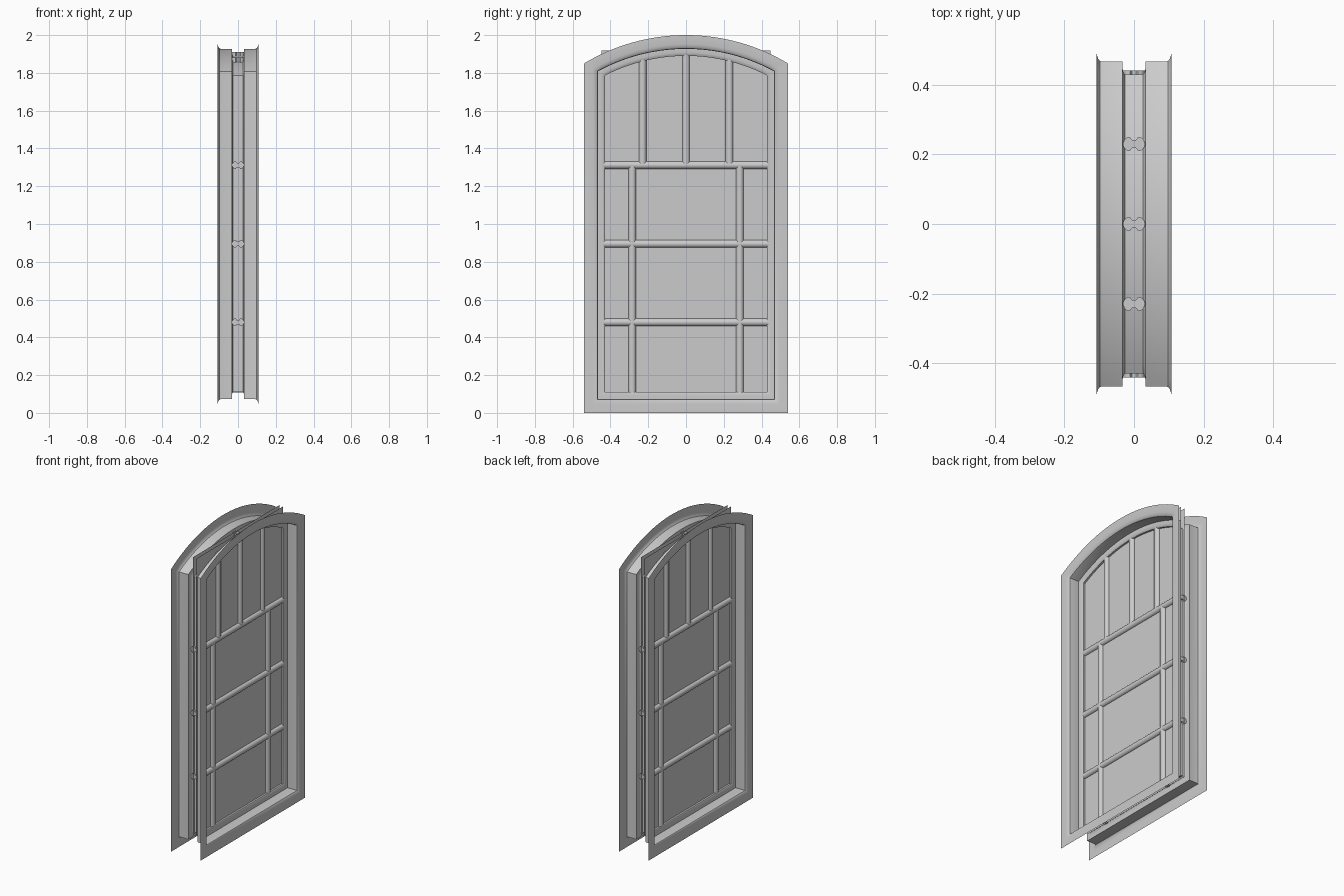
import bpy, bmesh, math

if "Cube" in bpy.data.objects:
    bpy.data.objects.remove(bpy.data.objects["Cube"])

W, R, CZ, SEG = 0.54, 1.047, 0.953, 28   # outer half width, arch radius, arch centre


def finish(name, bm):
    bmesh.ops.recalc_face_normals(bm, faces=bm.faces)
    me = bpy.data.meshes.new(name)
    bm.to_mesh(me)
    bm.free()
    ob = bpy.data.objects.new(name, me)
    bpy.context.collection.objects.link(ob)
    bpy.ops.object.select_all(action='DESELECT')
    ob.select_set(True)
    bpy.context.view_layer.objects.active = ob
    bpy.ops.object.shade_smooth_by_angle(angle=math.radians(35))
    return ob


def outline(d):
    """Arched outline inset by d, as (y, z) points."""
    w, r = W - d, R - d
    a = math.asin(w / r)
    arch = [(r * math.sin(a - 2 * a * i / SEG), CZ + r * math.cos(a - 2 * a * i / SEG))
            for i in range(SEG + 1)]
    return [(-w, d), (w, d)] + arch


def sweep(name, profile):
    """Sweep an open (x, inset) profile around the arched outline."""
    bm = bmesh.new()
    rings = [[bm.verts.new((x, y, z)) for y, z in outline(d)] for x, d in profile]
    n = len(rings[0])
    for a, b in zip(rings, rings[1:]):
        for i in range(n):
            j = (i + 1) % n
            bm.faces.new((a[i], a[j], b[j], b[i]))
    return finish(name, bm)


def bar(name, a, b):
    """Glazing bar from a to b in (y, z): a rounded moulding on each side of the glass."""
    bm = bmesh.new()
    dy, dz = b[0] - a[0], b[1] - a[1]
    length = math.hypot(dy, dz)
    ny, nz = -dz / length, dy / length
    half = [(0.006, 0.012), (0.012, 0.020), (0.020, 0.019), (0.027, 0.013), (0.031, 0.005)]
    loop = half + [(x, -s) for x, s in reversed(half)]
    loop += [(-x, s) for x, s in [(x, -s) for x, s in half]]
    loop += [(-x, s) for x, s in reversed(half)]
    rings = [[bm.verts.new((x, p[0] + ny * s, p[1] + nz * s)) for x, s in loop]
             for p in (a, b)]
    n = len(loop)
    for i in range(n):
        j = (i + 1) % n
        bm.faces.new((rings[0][i], rings[0][j], rings[1][j], rings[1][i]))
    for r in rings:
        bm.faces.new(r)
    return finish(name, bm)


# Casing on each face (flange, cove, reveal) and the sash lining between them
casing = [(0.108, 0.0), (0.108, 0.047), (0.106, 0.056), (0.103, 0.065),
          (0.098, 0.071), (0.09, 0.073), (0.033, 0.073)]
sash = [(0.033, 0.073), (0.033, 0.092), (0.031, 0.102), (0.026, 0.110)]
for side, s in (("right", 1), ("left", -1)):
    sweep("casing_" + side, [(s * x, d) for x, d in casing])
sweep("sash", sash + [(-x, d) for x, d in reversed(sash)])

# Two rectangular glass sheets whose corners stick out past the arch
for side, x in (("right", 0.014), ("left", -0.014)):
    bm = bmesh.new()
    bm.faces.new([bm.verts.new((x, y, z)) for y, z in
                  ((-0.447, 0.1), (0.447, 0.1), (0.447, 1.918), (-0.447, 1.918))])
    finish("glass_" + side, bm)

# Horizontal bars
for i, z in enumerate((0.48, 0.895, 1.312)):
    bar(f"cross_bar_{i}", (-0.442, z), (0.442, z))

# Upright bars below and above the top cross bar
for i, y in enumerate((-0.285, 0.285)):
    bar(f"lower_upright_{i}", (y, 0.107), (y, 1.312))
for i, y in enumerate((-0.23, 0.0, 0.23)):
    top = CZ + math.sqrt((R - 0.09) ** 2 - y * y)
    bar(f"upper_upright_{i}", (y, 1.312), (y, top))
